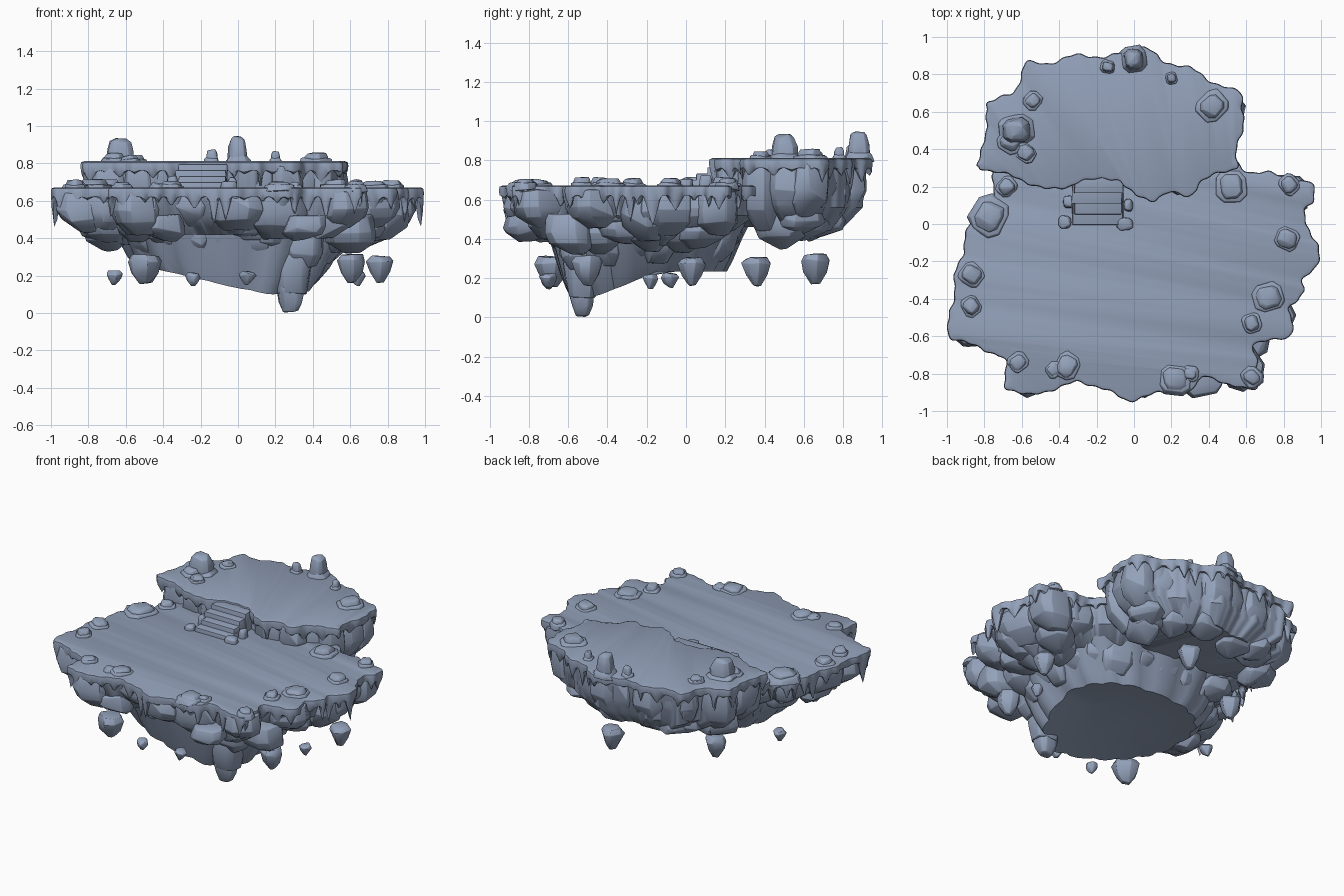
import bpy, bmesh, math, random
from mathutils import Vector

if "Cube" in bpy.data.objects:
    bpy.data.objects.remove(bpy.data.objects["Cube"])

random.seed(7)
U = random.uniform

stone = bpy.data.materials.new("slate blue stone")
stone.diffuse_color = (0.29, 0.355, 0.485, 1)
stone.use_nodes = True
stone.node_tree.nodes["Principled BSDF"].inputs["Base Color"].default_value = stone.diffuse_color

LOWER = [(.6,.28),(.72,.28),(.82,.24),(.95,.23),(.97,.12),(.91,.07),(.92,-.02),(1.0,-.12),(.98,-.22),
         (.9,-.3),(.92,-.36),(.82,-.45),(.86,-.52),(.84,-.6),(.62,-.65),(.66,-.72),(.67,-.88),(.5,-.87),
         (.38,-.8),(.3,-.91),(.15,-.9),(-.03,-.95),(-.17,-.88),(-.3,-.84),(-.4,-.88),(-.58,-.92),(-.69,-.88),
         (-.69,-.72),(-.83,-.66),(-.99,-.61),(-1.0,-.48),(-.95,-.38),(-.97,-.25),(-.9,-.15),(-.91,-.05),
         (-.85,.08),(-.75,.14),(-.76,.25),(-.65,.42),(.45,.42)]
UPPER = [(-.84,.3),(-.7,.27),(-.6,.23),(-.45,.18),(-.36,.19),(-.3,.23),(-.08,.24),(0,.15),(.1,.12),(.18,.17),
         (.3,.14),(.35,.22),(.45,.27),(.56,.3),(.55,.4),(.59,.55),(.58,.7),(.4,.77),(.3,.84),(.15,.87),
         (.08,.94),(0,.96),(-.06,.92),(-.15,.89),(-.3,.91),(-.45,.86),(-.58,.87),(-.64,.7),(-.8,.65),
         (-.78,.5),(-.82,.42)]


def resample(pts, step=.012):
    """Even, slightly rippled counter-clockwise loop through the points."""
    area = sum(a[0]*b[1] - b[0]*a[1] for a, b in zip(pts, pts[1:] + pts[:1]))
    pts = [Vector(p) for p in (pts if area > 0 else pts[::-1])]
    out = []
    for a, b in zip(pts, pts[1:] + pts[:1]):
        n = max(1, round((b - a).length / step))
        out += [a.lerp(b, i / n) for i in range(n)]
    n = len(out)
    out = [sum((out[(i + k) % n] for k in (-2, -1, 0, 1, 2)), Vector((0, 0))) / 5 for i in range(n)]
    return [p + nrm * (.006 * math.sin(i * .31) + .004 * math.sin(i * .83))
            for i, (p, nrm) in enumerate(zip(out, normals(out, 5)))]


def normals(loop, k):
    n = len(loop)
    res = []
    for i in range(n):
        t = (loop[(i + k) % n] - loop[i - k]).normalized()
        res.append(Vector((t.y, -t.x)))
    return res


def finish(bm, name, angle=40, bevel=0):
    bmesh.ops.delete(bm, geom=[v for v in bm.verts if not v.link_faces], context='VERTS')
    bmesh.ops.recalc_face_normals(bm, faces=bm.faces)
    if bevel:
        edges = [e for e in bm.edges if len(e.link_faces) == 2 and e.calc_face_angle(0) > .4]
        bmesh.ops.bevel(bm, geom=edges, offset=bevel, segments=2, profile=.5,
                        affect='EDGES', clamp_overlap=True)
    me = bpy.data.meshes.new(name)
    bm.to_mesh(me)
    bm.free()
    me.materials.append(stone)
    ob = bpy.data.objects.new(name, me)
    bpy.context.collection.objects.link(ob)
    bpy.ops.object.select_all(action='DESELECT')
    ob.select_set(True)
    bpy.context.view_layer.objects.active = ob
    bpy.ops.object.shade_smooth_by_angle(angle=math.radians(angle))
    return ob


def loft(name, rings, cap_start=True, cap_end=True, angle=40):
    bm = bmesh.new()
    vs = [[bm.verts.new(p) for p in r] for r in rings]
    n = len(vs[0])
    for a, b in zip(vs, vs[1:]):
        for i in range(n):
            bm.faces.new((a[i], a[(i + 1) % n], b[(i + 1) % n], b[i]))
    if cap_start:
        bm.faces.new(vs[0])
    if cap_end:
        bm.faces.new(vs[-1])
    return finish(bm, name, angle)


def hull(bm, c, out, w, d, levels, sides=8, jit=.1):
    """Convex rock; levels are (z, scale, shift along the outward direction)."""
    t = Vector((-out.y, out.x))
    vs = []
    for z, s, sh in levels:
        for i in range(sides):
            a = math.tau * (i + .5) / sides
            ca, sa = math.cos(a), math.sin(a)
            p = c + out * sh
            p = p + t * (math.copysign(abs(ca)**.65, ca) * w/2 * s * (1 + U(-jit, jit)))
            p = p + out * (math.copysign(abs(sa)**.65, sa) * d/2 * s * (1 + U(-jit, jit)))
            vs.append(bm.verts.new((p.x, p.y, z + U(-.008, .008))))
    bmesh.ops.convex_hull(bm, input=vs)


def plateau(name, loop, z):
    """Flat top with a rounded lip and hanging pointed drips."""
    n, nr = len(loop), normals(loop, 4)
    drip, i = [0] * n, 0
    while i < n:
        w = random.randint(4, 9)
        depth = random.choice((.02, .04, .07, .1, .14)) * U(.8, 1.15)
        for k in range(w):
            if i + k < n:
                drip[i + k] = depth * (1 - abs(2 * (k + .5) / w - 1)) ** 1.2
        i += w + random.randint(0, 3)

    def ring(off, dz, f):
        return [(p.x + q.x*off, p.y + q.y*off, z - dz - f * g) for p, q, g in zip(loop, nr, drip)]
    loft(name, [ring(-.02, 0, 0), ring(-.004, .006, 0), ring(0, .025, 0), ring(-.004, .05, .5),
                ring(-.014, .05, 1), ring(-.03, .045, .8), ring(-.05, .03, 0)], cap_end=False)


def core(name, loop, c, levels):
    loft(name, [[(c[0] + (p.x - c[0])*s, c[1] + (p.y - c[1])*s, z) for p in loop] for s, z in levels])


def row(name, loop, spacing, inset, depth, ztop, zbot, keep, tip=.5):
    """Row of chunky blocks standing side by side under an edge."""
    bm = bmesh.new()
    nr = normals(loop, 9)
    i = 0
    while i < len(loop) - 5:
        w = spacing * U(.8, 1.2)
        k = min(len(loop) - 1, i + int(w / .024))
        p, q = loop[k], nr[k]
        if keep(p):
            zb = zbot + U(-.04, .04)
            if q.y < -.4 and p.y > .1:
                zb = max(zb, .55)          # step between the two levels
            h = ztop - zb
            hull(bm, p - q * (inset + depth/2 + U(0, .015)), q, w * 1.02, depth,
                 [(ztop, .95, 0), (ztop - h*.45, 1.04, 0), (ztop - h*.72, .96, -.015), (zb, tip, -.05)])
        i += int(w / .012)
    finish(bm, name, 35, .012)


lo, up = resample(LOWER), resample(UPPER)

# terraces and the solid rock inside them
plateau("lower_terrace", lo, .672)
plateau("upper_terrace", up, .812)
core("lower_core", lo, (0, -.3), [(.95, .645), (.9, .52), (.7, .42)])
core("upper_core", up, (-.1, .53), [(.92, .785), (.88, .56), (.65, .46)])

# cliff blocks around the edges, with a second pointed tier further in
row("lower_cliff_blocks", lo, .25, .025, .24, .645, .43, lambda p: p.y < .32)
row("upper_cliff_blocks", up, .2, .022, .22, .785, .48, lambda p: True)
row("lower_under_blocks", lo, .24, .17, .22, .52, .355, lambda p: p.y < .25, .35)
row("upper_under_spikes", up, .2, .12, .17, .55, .385, lambda p: p.y > .35, .2)

# tapering root with a tilted, nearly flat underside
def root_bottom(x, y):
    return .235 - .5 * max(0, x + .45) * max(0, -y - .15)

def oval(cx, cy, rx, ry, n=72, wave=0):
    res = []
    for i in range(n):
        a = math.tau * i / n
        f = 1 + wave * abs(math.sin(a * 9))
        c, s = math.cos(a), math.sin(a)
        res.append(Vector((cx + rx * f * math.copysign(abs(c)**.8, c),
                           cy + ry * f * math.copysign(abs(s)**.8, s))))
    return res

rings = []
for cx, cy, rx, ry, f in ((-.03, -.2, .64, .5, 0), (-.04, -.2, .58, .46, .35),
                          (-.05, -.2, .52, .42, .75), (-.05, -.2, .46, .39, 1)):
    rings.append([(p.x, p.y, .48 + (root_bottom(p.x, p.y) - .48) * f) for p in oval(cx, cy, rx, ry, wave=.05)])
rings.append([(p.x, p.y, root_bottom(p.x, p.y) + .005) for p in oval(-.05, -.2, .25, .22)])
loft("root", rings)
row("root_pillars", resample([tuple(p) for p in oval(-.03, -.2, .63, .5, 36)]), .19, .0, .16, .5, .3,
    lambda p: True, .62)

# lowest crag under the front right
bm = bmesh.new()
X = Vector((0, -1))
hull(bm, Vector((.35, -.55)), X, .22, .2, [(.46, .85, 0), (.4, 1, 0), (.31, .95, 0), (.25, .6, -.02)])
hull(bm, Vector((.29, -.53)), X, .22, .2, [(.32, 1, 0), (.2, .85, 0), (.1, .7, 0)])
hull(bm, Vector((.28, -.53)), X, .16, .14, [(.14, 1, 0), (.06, .8, 0), (.008, .5, 0)])
finish(bm, "lowest_crag", 35, .012)

# stairs between the terraces, with low side stones
bm = bmesh.new()
for i in range(4):
    zt, y0 = .70 + .032 * i, -.005 + .057 * i
    v = []
    for x in (-.33 + .008 * (i % 2), -.06):
        for y in (y0, .27):
            for z in (.64, zt):
                v.append(bm.verts.new((x + U(-.008, .008), y, z)))
    bmesh.ops.convex_hull(bm, input=v)
for x, y, w, h in ((-.37, .01, .07, .03), (-.05, 0, .09, .035), (-.35, .12, .06, .06), (-.03, .1, .05, .05)):
    hull(bm, Vector((x, y)), X, w, .07, [(.65, 1, 0), (.67 + h*.7, .95, 0), (.67 + h, .7, 0)])
finish(bm, "stairs", 35, .005)

# boulders and mounds on the terraces: x, y, width, height
def boulders(name, z, items):
    bm = bmesh.new()
    for x, y, w, h in items:
        a = U(0, 6)
        d = Vector((math.cos(a), math.sin(a)))
        hull(bm, Vector((x, y)), d, w * 1.25, w * 1.15, [(z - .02, 1, 0), (z + .012, .85, 0), (z + h*.3, .5, 0)])
        hull(bm, Vector((x, y)), d, w, w * .9,
             [(z - .03, .95, 0), (z + h*.5, .85, 0), (z + h*.85, .65, 0), (z + h - .008, .4, 0)])
    finish(bm, name, 50, .012)

boulders("upper_boulders", .81, [(0, .88, .13, .14), (-.63, .5, .17, .125), (-.14, .84, .07, .07),
         (.2, .78, .06, .06), (.42, .63, .15, .05), (-.54, .66, .09, .035), (-.58, .38, .1, .035),
         (-.66, .44, .12, .05)])
boulders("lower_boulders", .67, [(-.77, .04, .18, .045), (-.87, -.27, .12, .04), (-.87, -.44, .1, .045),
         (-.62, -.74, .1, .03), (-.36, -.76, .13, .035), (-.43, -.78, .08, .025), (.22, -.83, .15, .035),
         (.63, -.82, .1, .035), (.63, -.53, .1, .045), (.72, -.39, .15, .04), (.82, -.08, .12, .04),
         (.52, .2, .16, .045), (.83, .21, .1, .04), (-.68, .2, .1, .045), (.3, -.8, .08, .03)])

# small rocks floating underneath: x, y, top, bottom, width
bm = bmesh.new()
for x, y, zt, zb, w in ((-.5, -.68, .31, .155, .18), (-.24, -.7, .21, .145, .08), (.05, -.7, .22, .15, .09),
                        (.61, -.5, .31, .16, .15), (.64, -.18, .215, .145, .08), (.76, .03, .305, .16, .14),
                        (-.66, -.08, .22, .15, .09), (-.48, .36, .30, .16, .14), (.1, .66, .32, .17, .15)):
    h = zt - zb
    hull(bm, Vector((x, y)), Vector((.6, .8)), w, w * .9,
         [(zt, .75, 0), (zt - h*.2, 1, 0), (zt - h*.6, .75, 0), (zb + .006, .3, 0)], 7, .14)
finish(bm, "floating_rocks", 40, .008)
